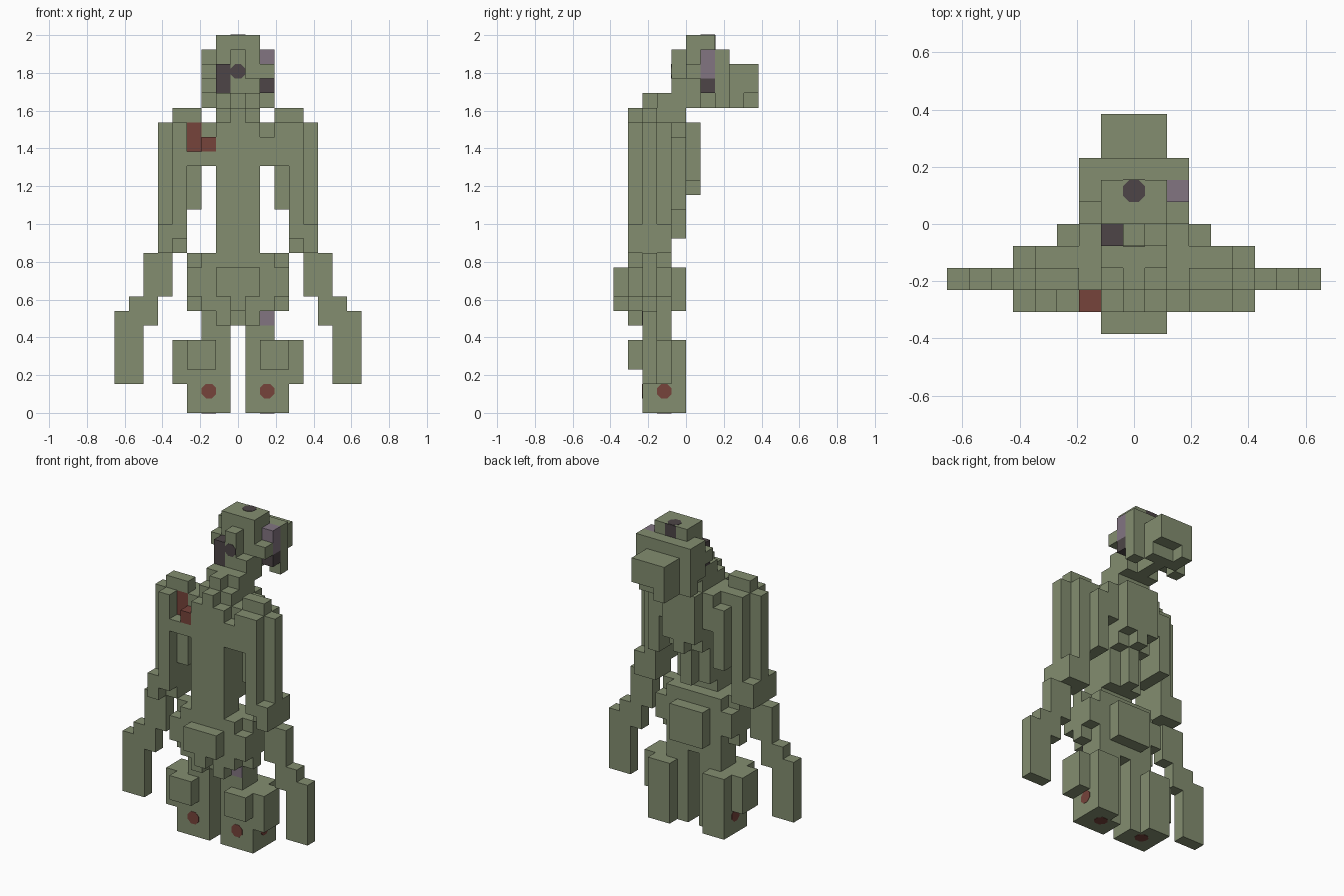
import bpy, bmesh, math
from mathutils import Vector, Matrix

if "Cube" in bpy.data.objects:
    bpy.data.objects.remove(bpy.data.objects["Cube"])

U = 2 / 26  # block size: the figure is 26 blocks tall


def material(name, rgb):
    m = bpy.data.materials.new(name)
    m.diffuse_color = (*rgb, 1)
    m.use_nodes = True
    m.node_tree.nodes["Principled BSDF"].inputs["Base Color"].default_value = m.diffuse_color
    return m


MATS = [material("moss green", (0.228, 0.270, 0.162)),
        material("dried red", (0.180, 0.056, 0.043)),
        material("dark grey", (0.075, 0.060, 0.063)),
        material("dull mauve", (0.225, 0.178, 0.222))]
GREEN, RED, DARK, MAUVE = range(4)

cells = {}  # (x, y, z) -> (part, colour)


def box(part, x0, x1, y0, y1, z0, z1, col=GREEN):
    """Fill blocks: x is an inclusive column range, y and z are edges."""
    for x in range(x0, x1 + 1):
        for y in range(y0, y1):
            for z in range(z0, z1):
                cells[x, y, z] = (part, col)


def pair(part, x0, x1, *rest):
    box("right_" + part, x0, x1, *rest)
    box("left_" + part, -x1, -x0, *rest)


# legs with knee pads and outer calves
pair("leg", 2, 3, -3, 0, 0, 5)
pair("leg", 1, 1, -3, -1, 0, 5)
pair("leg", 2, 3, -4, -3, 3, 5)
pair("leg", 4, 4, -3, -1, 2, 5)
pair("leg", 1, 2, -3, -1, 5, 6)

# pelvis, belly pouch and tail plate
box("pelvis", -2, 2, -3, -1, 6, 7)
pair("hip", 1, 1, -4, -3, 6, 7)
box("pelvis", -2, 2, -4, -1, 7, 11)
box("pelvis", -3, 3, -3, -2, 7, 11)
pair("hip", 3, 3, -4, -1, 8, 10)
box("belly", -1, 1, -5, -4, 8, 10)
box("belly", 0, 0, -5, -4, 7, 8)
box("tail_plate", -1, 1, -1, 0, 7, 10)

# torso, ribs and spine
box("torso", -1, 1, -4, -3, 11, 20)
box("torso", 0, 0, -4, -3, 20, 21)
box("torso", -1, 1, -3, -2, 11, 21)
box("torso", -1, 1, -2, -1, 12, 21)
box("spine", 0, 0, -1, 0, 12, 16)
box("spine", -1, 1, -1, 0, 15, 21)
box("spine", 0, 0, 0, 1, 15, 16)
box("spine", -1, 1, 0, 1, 16, 20)
pair("rib", 2, 2, -3, 0, 17, 20)
pair("rib", 2, 2, -4, -3, 17, 19)

# shoulders, upper arms, elbows, stepped forearms and hands
pair("arm", 3, 3, -3, -1, 14, 20)
pair("arm", 3, 3, -1, 0, 14, 19)
pair("arm", 3, 3, -4, -3, 17, 18)
box("right_arm", 3, 3, -4, -3, 18, 20)
pair("arm", 4, 4, -3, -1, 11, 20)
pair("arm", 4, 4, -4, -3, 12, 20)
pair("arm", 5, 5, -3, -2, 13, 20)
pair("elbow", 5, 5, -4, -1, 11, 13)
pair("shoulder", 3, 4, -3, -2, 20, 21)
pair("forearm", 5, 6, -3, -2, 8, 11)
pair("forearm", 6, 7, -3, -2, 6, 8)
pair("hand", 7, 8, -3, -2, 2, 7)

# wound on the left shoulder
box("left_arm", -3, -3, -3, -2, 18, 20, RED)
box("left_rib", -2, -2, -4, -3, 18, 19, RED)

# neck
box("neck", 0, 0, -3, 3, 21, 22)
box("neck", -1, 1, -2, 1, 21, 22)

# head, nose, cheeks and ears
box("head", -1, 1, 0, 3, 22, 25)
box("head", -1, 1, 0, 2, 25, 26)
box("face", 0, 0, -1, 0, 22, 25)
box("face", 1, 1, -1, 0, 22, 23)
box("face", -1, -1, -1, 0, 22, 24, DARK)
pair("cheek", 2, 2, 0, 1, 23, 24)
pair("ear", 2, 2, 1, 2, 22, 25)
pair("ear", 2, 2, 2, 3, 21, 25)
box("right_ear", 2, 2, 1, 2, 23, 25, MAUVE)
box("right_ear", 2, 2, 1, 2, 22, 23, DARK)

# hair bun hanging behind the head
box("bun", -1, 1, 3, 5, 22, 24)
box("bun", -1, 1, 3, 4, 21, 22)
box("bun", -1, -1, 4, 5, 21, 22)

# outer skin of each part
DIRS = [Vector(d) for d in ((1, 0, 0), (-1, 0, 0), (0, 1, 0),
                            (0, -1, 0), (0, 0, 1), (0, 0, -1))]


def finish(name, bm, mats):
    me = bpy.data.meshes.new(name)
    bm.to_mesh(me)
    bm.free()
    for m in mats:
        me.materials.append(m)
    bpy.context.collection.objects.link(bpy.data.objects.new(name, me))


for part in sorted({p for p, c in cells.values()}):
    bm = bmesh.new()
    for c, (p, col) in cells.items():
        if p != part:
            continue
        mid = Vector((c[0], c[1] + 0.5, c[2] + 0.5))
        for d in DIRS:
            if tuple(int(a + b) for a, b in zip(c, d)) in cells:
                continue
            s = Vector((d.y, d.z, d.x))
            t = d.cross(s)
            ring = [mid + (d + s * a + t * b) / 2
                    for a, b in ((-1, -1), (1, -1), (1, 1), (-1, 1))]
            f = bm.faces.new([bm.verts.new(v * U) for v in ring])
            f.material_index = col
    bmesh.ops.remove_doubles(bm, verts=bm.verts, dist=1e-4)
    bmesh.ops.dissolve_limit(bm, angle_limit=0.01, verts=bm.verts,
                             edges=bm.edges, delimit={'MATERIAL'})
    finish(part, bm, MATS)


def spot(name, pos, normal, col, sides=8):
    """Painted plate one block wide lying on a surface."""
    bm = bmesh.new()
    r = U * 0.5 / math.cos(math.pi / sides)
    rot = Vector(normal).to_track_quat('Z', 'Y').to_matrix().to_4x4()
    turn = Matrix.Rotation(math.pi / sides, 4, 'Z')
    bmesh.ops.create_cone(bm, cap_ends=True, segments=sides, radius1=r,
                          radius2=r, depth=0.004,
                          matrix=Matrix.Translation(Vector(pos) * U) @ rot @ turn)
    finish(name, bm, [MATS[col]])


# spots on the feet, face, crown and hip
for s, side in ((1, "right"), (-1, "left")):
    spot(side + "_foot_front_spot", (2 * s, -3, 1.5), (0, -1, 0), RED)
    spot(side + "_foot_side_spot", (3.5 * s, -1.5, 1.5), (s, 0, 0), RED)
    spot(side + "_foot_sole_spot", (2 * s, -1.5, 0), (0, 0, -1), RED)
spot("crown_spot", (0, 1.5, 26), (0, 0, 1), DARK)
spot("nape_spot", (0, 2, 25.5), (0, 1, 0), DARK, 4)
spot("eye_spot", (0, -1, 23.5), (0, -1, 0), DARK)
spot("hip_patch", (2, -3, 6.5), (0, -1, 0), MAUVE, 4)
